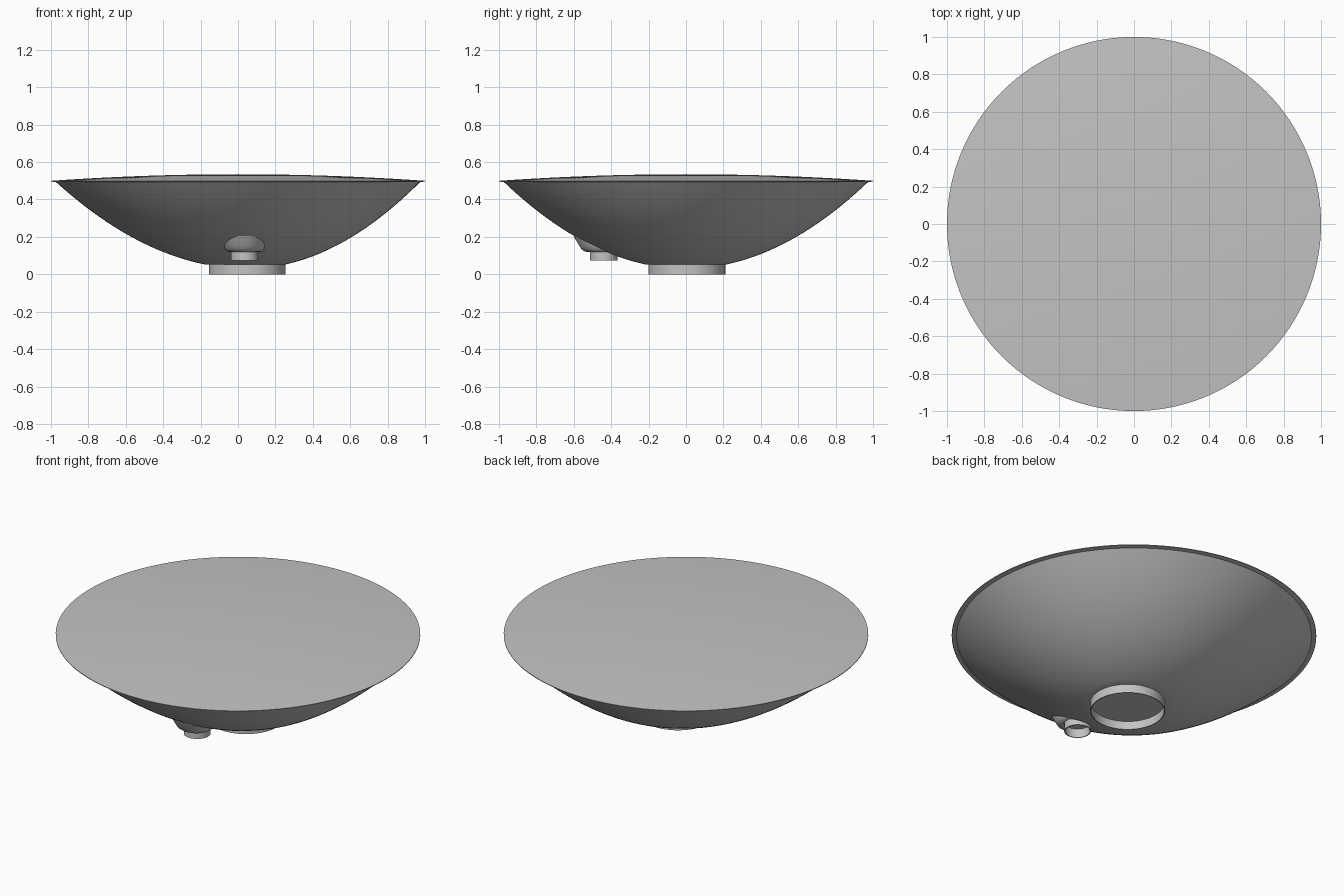
import bpy, bmesh, math

cube = bpy.data.objects.get("Cube")
if cube:
    bpy.data.objects.remove(cube)

grey = bpy.data.materials.new("light grey")
grey.use_nodes = True
colour = (0.55, 0.55, 0.55, 1)
grey.diffuse_color = colour
grey.node_tree.nodes["Principled BSDF"].inputs["Base Color"].default_value = colour


def lathe(name, rings, sides=128, close_end=False):
    """Skin circular rings given as (radius, z, centre x, centre y)."""
    bm = bmesh.new()
    loops = []
    for r, z, cx, cy in rings:
        if r == 0:
            loops.append([bm.verts.new((cx, cy, z))])
            continue
        loops.append([bm.verts.new((cx + r * math.cos(math.tau * i / sides),
                                    cy + r * math.sin(math.tau * i / sides), z))
                      for i in range(sides)])
    for a, b in zip(loops, loops[1:]):
        for i in range(sides):
            j = (i + 1) % sides
            if len(a) == 1:
                bm.faces.new((a[0], b[j], b[i]))
            elif len(b) == 1:
                bm.faces.new((a[i], a[j], b[0]))
            else:
                bm.faces.new((a[i], a[j], b[j], b[i]))
    if close_end:
        bm.faces.new(loops[-1])
    mesh = bpy.data.meshes.new(name)
    bm.to_mesh(mesh)
    bm.free()
    obj = bpy.data.objects.new(name, mesh)
    bpy.context.collection.objects.link(obj)
    mesh.materials.append(grey)
    bpy.ops.object.select_all(action='DESELECT')
    obj.select_set(True)
    bpy.context.view_layer.objects.active = obj
    bpy.ops.object.shade_smooth_by_angle(angle=math.radians(35))
    return obj


# Parabolic bowl whose bottom sits slightly off centre, ending in a thin flat rim
RIM = 0.973
bowl = [(0, 0.05, 0.05, 0)]
for i in range(25):
    r = 0.22 + (RIM - 0.22) * i / 24
    bowl.append((r, 0.03 + 0.463 * (r / RIM) ** 2, 0.05 * (1 - r / RIM), 0))
bowl += [(1, 0.496, 0, 0), (1, 0.5, 0, 0)]
lathe("bowl", bowl)

# Shallow domed lid
lid = [(math.cos(math.pi / 2 * i / 16), 0.5 + 0.035 * math.sin(math.pi / 2 * i / 16) ** 2, 0, 0)
       for i in range(16)]
lathe("domed_lid", lid + [(0, 0.535, 0, 0)])


def collar(name, radius, wall, bottom, top, x, y):
    """Short hollow tube, open below with a recessed ceiling."""
    lathe(name, [(radius, top, x, y), (radius, bottom, x, y),
                 (radius - wall, bottom, x, y), (radius - wall, top - 0.002, x, y)],
          64, close_end=True)


collar("foot_ring", 0.205, 0.005, 0, 0.052, 0.05, 0.005)
collar("outlet_tube", 0.073, 0.005, 0.075, 0.13, 0.035, -0.44)

# Flared fairing that blends the outlet into the bowl
lathe("outlet_fairing", [(0.075, 0.118, 0.035, -0.445), (0.092, 0.122, 0.035, -0.45),
                         (0.104, 0.135, 0.035, -0.455), (0.112, 0.155, 0.035, -0.46),
                         (0.122, 0.18, 0.035, -0.465), (0.135, 0.205, 0.035, -0.465)], 64)
